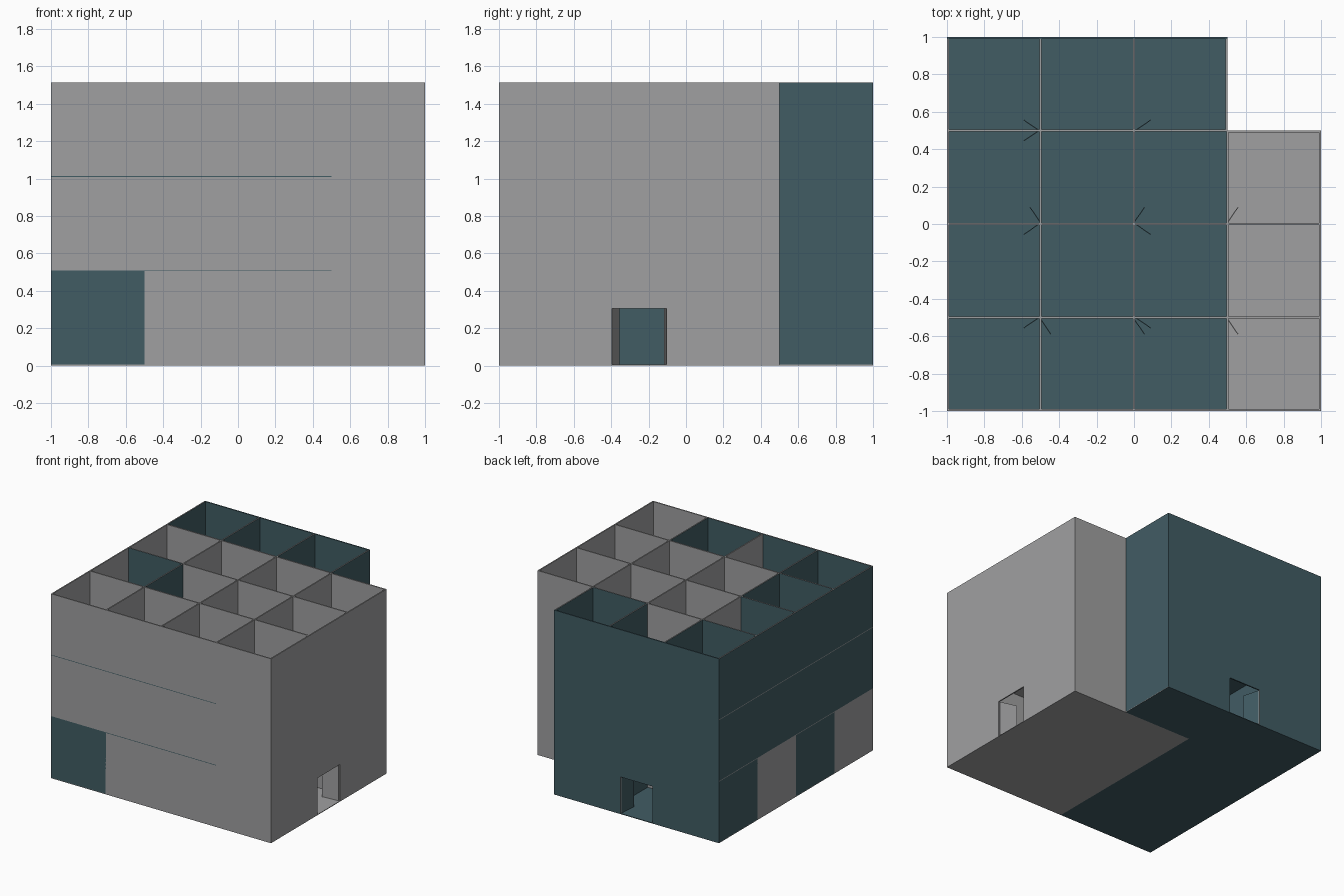
import bpy, bmesh, math
from mathutils import Vector

if "Cube" in bpy.data.objects:
    bpy.data.objects.remove(bpy.data.objects["Cube"])

PITCH, SLAB, T, H = 0.505, 0.005, 0.01, 0.5
grey = bpy.data.materials.new("grey")
grey.diffuse_color = (0.35, 0.35, 0.355, 1)
grey.use_nodes = True
grey.node_tree.nodes["Principled BSDF"].inputs["Base Color"].default_value = grey.diffuse_color
teal = bpy.data.materials.new("teal")
teal.diffuse_color = (0.053, 0.107, 0.127, 1)
teal.use_nodes = True
teal.node_tree.nodes["Principled BSDF"].inputs["Base Color"].default_value = teal.diffuse_color


def prism(bm, pts, ext):
    """Extrude a flat outline by a vector."""
    f = bm.faces.new([bm.verts.new(p) for p in pts])
    r = bmesh.ops.extrude_face_region(bm, geom=[f])
    vs = [g for g in r["geom"] if isinstance(g, bmesh.types.BMVert)]
    bmesh.ops.translate(bm, verts=vs, vec=Vector(ext))


def finish(bm, name, choose):
    """Make the object; choose(centre, normal) is true for teal faces."""
    bmesh.ops.recalc_face_normals(bm, faces=bm.faces[:])
    for f in bm.faces:
        f.material_index = int(bool(choose(f.calc_center_bounds(), f.normal)))
    me = bpy.data.meshes.new(name)
    me.materials.append(grey)
    me.materials.append(teal)
    bm.to_mesh(me)
    bm.free()
    bpy.context.collection.objects.link(bpy.data.objects.new(name, me))


# room doors: corner x, corner y, side x, side y, axis the wall runs along
doors = [(-.5, .5, -1, 1, 'x'), (-.5, .5, -1, -1, 'x'), (0, .5, 1, 1, 'x'),
         (-.5, 0, -1, 1, 'y'), (-.5, 0, -1, -1, 'x'),
         (0, 0, 1, 1, 'y'), (0, 0, 1, -1, 'x'), (.5, 0, 1, 1, 'y'),
         (-.5, -.5, -1, -1, 'x'), (-.5, -.5, 1, -1, 'y'),
         (0, -.5, 1, -1, 'x'), (0, -.5, 1, -1, 'y'), (.5, -.5, 1, -1, 'y')]


def openings(axis, c, a, storey):
    """Door notches (start, end, height) in the panel from a to a + 0.5 on line c."""
    out = set()
    for x, y, sx, sy, ax in doors:
        along, fixed, s = (x, y, sx) if axis == 'x' else (y, x, sy)
        if ax == axis and fixed == c and a == (along if s > 0 else along - .5):
            out.add((.015, .105, .2) if s > 0 else (.395, .485, .2))
    if storey == 0 and a == -.5 and c == 1:
        out.add((.105, .395, .3))
    return sorted(out)


def wall_teal(storey):
    """Paint scheme: every side of every wall panel has its own colour."""
    def choose(p, n):
        if abs(n.z) > .5:
            return p.y > .9
        u, v = (p.x, p.y) if abs(n.x) > .5 else (p.y, p.x)
        c, a = round(u * 2) / 2, math.floor(v * 2) / 2
        if abs(u - c) > .012:
            return False
        if n.x > .5:
            return a == .5 or (c == -.5 and a == -.5) or (storey == 0 and c == .5 and a == -.5)
        if n.x < -.5:
            if c == -1:
                return not (storey == 0 and a in (0, -1))
            return a == .5 or (c <= .5 and c != 0 and a == -1) or (c == -.5 and a == -.5)
        if n.y > .5:
            return c == 1 or a == -1 or (c == .5 and a == 0) or (c == -1 and a < .5)
        return c == 1 or (c == 0 and a == -1) or (c == -1 and a == -1 and storey == 0)
    return choose


def panel(bm, axis, c, a, z, storey):
    """One wall panel with notches for doors; outer walls sit inside the outline."""
    prof = [(a, z)]
    for s, e, h in openings(axis, c, a, storey):
        prof += [(a + s, z), (a + s, z + h), (a + e, z + h), (a + e, z)]
    prof += [(a + .5, z), (a + .5, z + H), (a, z + H)]
    corner = c == .5 and a == .5
    lo = c - T if (c == 1 or corner) else c if c == -1 else c - T / 2
    if axis == 'x':
        prism(bm, [(u, lo, v) for u, v in prof], (0, T, 0))
    else:
        prism(bm, [(lo, u, v) for u, v in prof], (T, 0, 0))


def leaf(bm, p, d, length, z, h):
    """Thin door leaf swung from hinge p in direction d."""
    d = Vector((d[0], d[1], 0)).normalized()
    n = Vector((-d.y, d.x, 0)) * .0025
    o = Vector((p[0], p[1], z))
    prism(bm, [o - n, o + d * length - n, o + d * length + n, o + n], (0, 0, h))


def ground_teal(p, n):
    """Ground slab: teal on top, two-tone underneath, grey front edge."""
    return n.z > .5 or n.y > .5 or (n.z < -.5 and (p.x < -.12 or p.y > .5))


lines = [-1, -.5, 0, .5, 1]
for k in range(3):
    z0 = k * PITCH
    z = z0 + SLAB
    # floor slabs, the back right corner left out
    for name, x0, x1, y1 in (("main_floor", -1, .5, 1), ("side_floor", .5, 1, .5)):
        bm = bmesh.new()
        prism(bm, [(x0, -1, z0), (x1, -1, z0), (x1, y1, z0), (x0, y1, z0)], (0, 0, SLAB))
        if name == "main_floor" and k == 0:
            for co, no in (((-.12, 0, 0), (1, 0, 0)), ((0, .5, 0), (0, 1, 0))):
                bmesh.ops.bisect_plane(bm, geom=bm.verts[:] + bm.edges[:] + bm.faces[:],
                                       plane_co=co, plane_no=no)
        finish(bm, f"{name}_{k + 1}",
               (lambda p, n: False) if x0 > 0 else ground_teal if k == 0 else (lambda p, n: n.x > -.5))
    # walls
    bm = bmesh.new()
    for axis in 'xy':
        for c in lines:
            for a in lines[:-1]:
                if not (c == 1 and a == .5):
                    panel(bm, axis, c, a, z, k)
    finish(bm, f"walls_{k + 1}", wall_teal(k))
    # room door leaves, partly open
    bm = bmesh.new()
    for x, y, sx, sy, ax in doors:
        p, d = ((x + .015 * sx, y + .005 * sy), (.08 * sx, .055 * sy)) if ax == 'x' else \
               ((x + .005 * sx, y + .015 * sy), (.055 * sx, .08 * sy))
        leaf(bm, p, d, .09, z, .2)
    finish(bm, f"room_doors_{k + 1}", lambda p, n: p.x < .2)

# double entrance doors, swung inwards
for name, back in (("side_entrance_doors", False), ("back_entrance_doors", True)):
    bm = bmesh.new()
    for y, dy in ((-.395, .26), (-.105, -.08)):
        p, d = (.99, y), (-1, dy)
        if back:
            p, d = p[::-1], d[::-1]
        leaf(bm, p, d, .143, SLAB, .3)
    finish(bm, name, lambda p, n, b=back: b)
